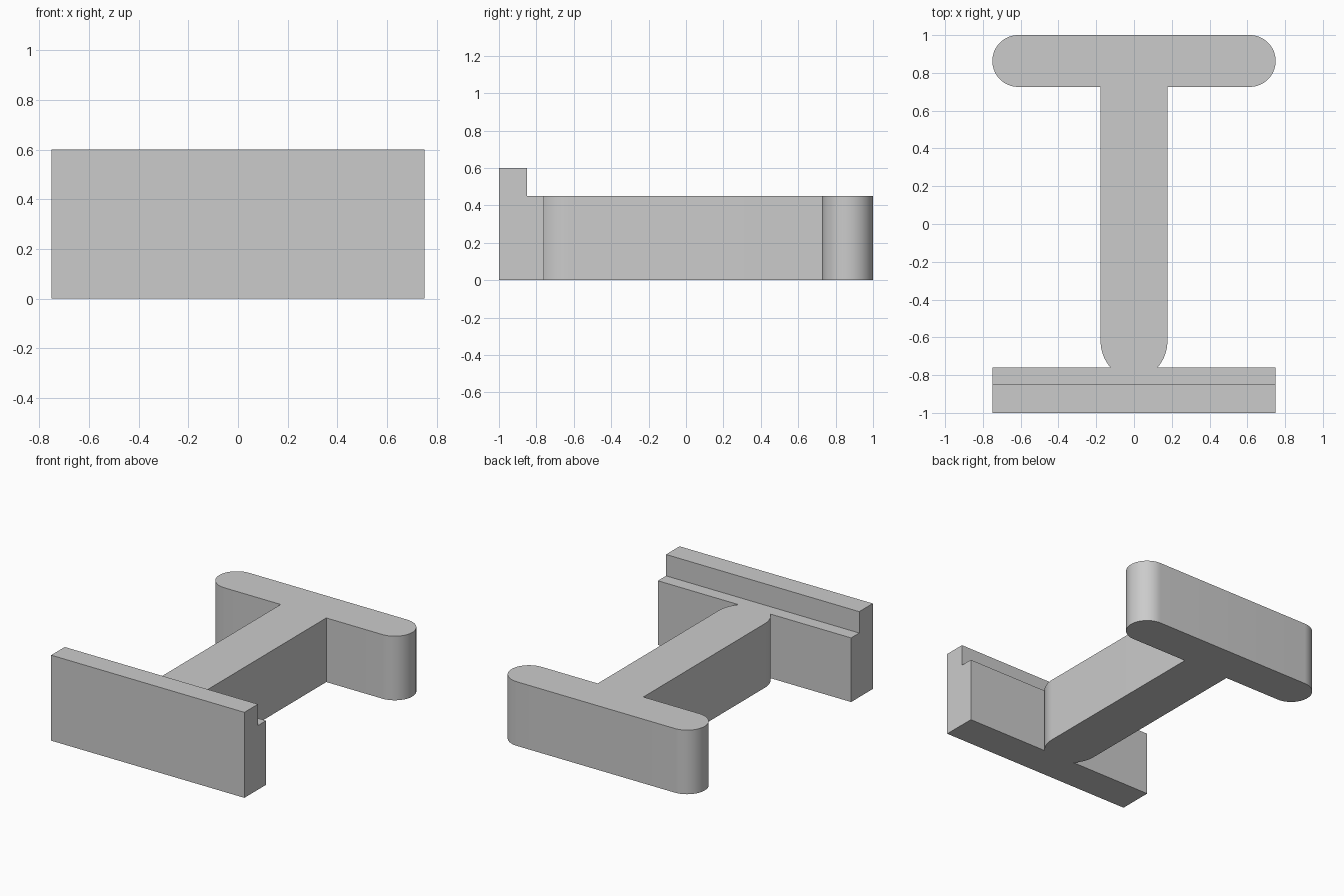
import bpy, bmesh, math
from mathutils import Vector

if "Cube" in bpy.data.objects:
    bpy.data.objects.remove(bpy.data.objects["Cube"])

HEIGHT, LIP_TOP, LIP_BACK = 0.45, 0.60, -0.85

grey = bpy.data.materials.new("plain grey")
grey.diffuse_color = (0.6, 0.6, 0.6, 1)
grey.use_nodes = True
grey.node_tree.nodes["Principled BSDF"].inputs["Base Color"].default_value = grey.diffuse_color


def arc(cx, cy, r, a0, a1, n):
    """Points along a circular arc, angles in degrees."""
    angles = [math.radians(a0 + (a1 - a0) * i / n) for i in range(n + 1)]
    return [(cx + r * math.cos(a), cy + r * math.sin(a)) for a in angles]


# Right half of the plan: front plate, stem with rounded foot, round-ended bar
half = [(0.75, -1.0), (0.75, -0.76)]
half += arc(0.177 - 0.211, -0.62, 0.211, -41.5, 0, 10)
half += [(0.177, 0.726)]
half += arc(0.613, 0.863, 0.137, -90, 90, 32)
plan = half + [(-x, y) for x, y in reversed(half)]

# Raise the whole plan to the common height
bm = bmesh.new()
base = bm.faces.new([bm.verts.new((x, y, 0)) for x, y in plan])
ext = bmesh.ops.extrude_face_region(bm, geom=[base], use_keep_orig=True)
bmesh.ops.translate(bm, vec=(0, 0, HEIGHT),
                    verts=[g for g in ext["geom"] if isinstance(g, bmesh.types.BMVert)])
bmesh.ops.recalc_face_normals(bm, faces=bm.faces)

# Split along the back of the lip and raise the front strip
bmesh.ops.bisect_plane(bm, geom=bm.verts[:] + bm.edges[:] + bm.faces[:],
                       plane_co=(0, LIP_BACK, 0), plane_no=(0, 1, 0))
strip = [f for f in bm.faces if f.normal.z > 0.9 and f.calc_center_median().y < LIP_BACK]
lip = bmesh.ops.extrude_face_region(bm, geom=strip)
bmesh.ops.translate(bm, vec=(0, 0, LIP_TOP - HEIGHT),
                    verts=[g for g in lip["geom"] if isinstance(g, bmesh.types.BMVert)])

# Merge coplanar pieces left by the split
bmesh.ops.dissolve_limit(bm, angle_limit=math.radians(0.5),
                         verts=bm.verts[:], edges=bm.edges[:])
bmesh.ops.recalc_face_normals(bm, faces=bm.faces)

mesh = bpy.data.meshes.new("lipped_bracket")
bm.to_mesh(mesh)
bm.free()
mesh.materials.append(grey)
bracket = bpy.data.objects.new("lipped_bracket", mesh)
bpy.context.collection.objects.link(bracket)

# Smooth the rounded ends, keep the corners crisp
bpy.context.view_layer.objects.active = bracket
bracket.select_set(True)
bpy.ops.object.shade_smooth_by_angle(angle=math.radians(30))
